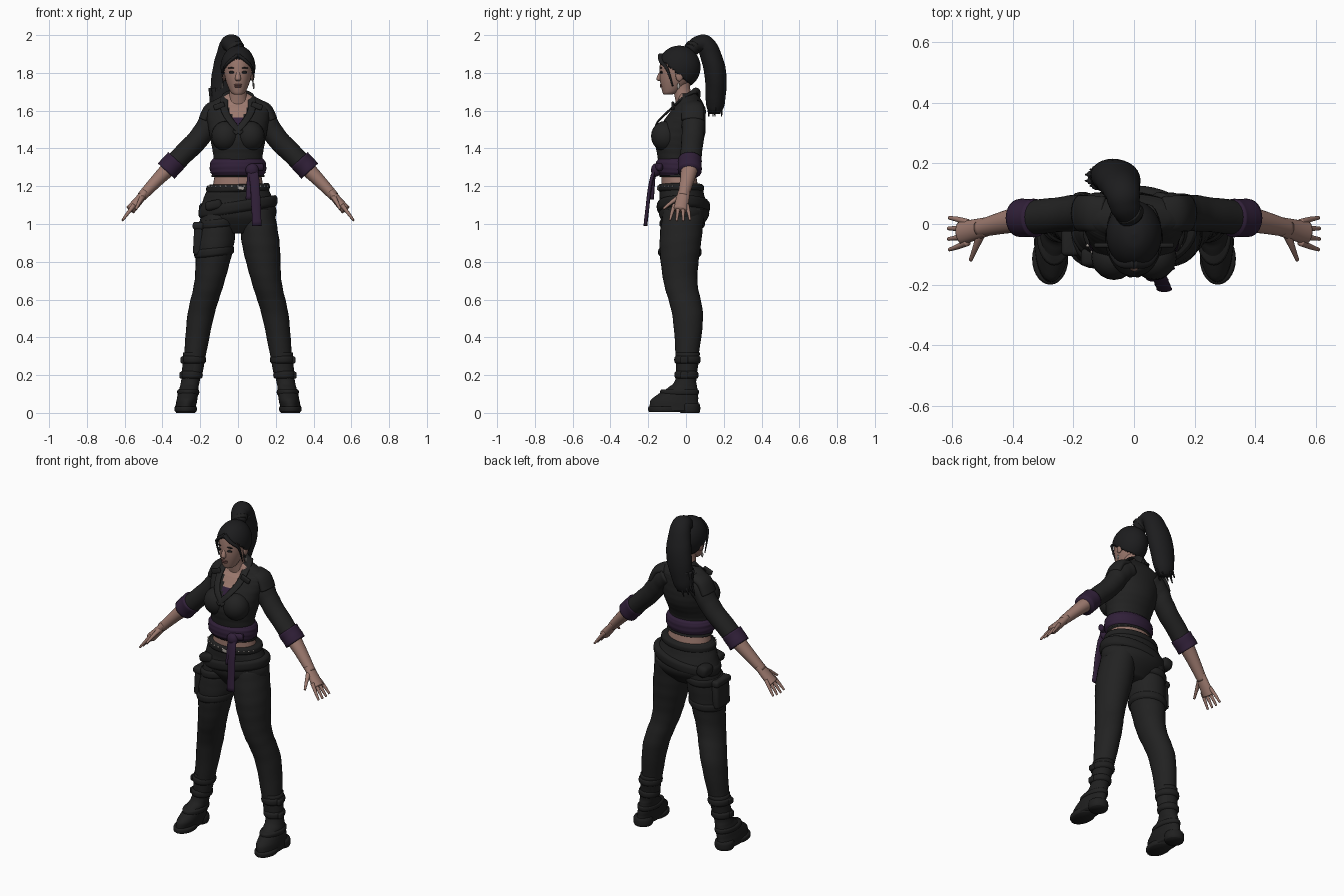
import bpy, bmesh, math
from mathutils import Vector

if "Cube" in bpy.data.objects:
    bpy.data.objects.remove(bpy.data.objects["Cube"])


def material(name, red, green, blue):
    mat = bpy.data.materials.new(name)
    mat.use_nodes = True
    mat.diffuse_color = (red, green, blue, 1)
    shader = mat.node_tree.nodes["Principled BSDF"]
    shader.inputs["Base Color"].default_value = mat.diffuse_color
    shader.inputs["Roughness"].default_value = .8
    return mat


CLOTH = material("black_cloth", .016, .016, .016)
HAIR = material("black_hair", .012, .012, .013)
LEATHER = material("black_leather", .014, .014, .014)
PURPLE = material("dark_purple", .03, .014, .04)
SKIN = material("skin", .33, .19, .155)
LIPS = material("lips", .2, .09, .08)
SILVER = material("silver", .4, .36, .33)
X_AXIS, Y_AXIS, Z_AXIS = Vector((1, 0, 0)), Vector((0, 1, 0)), Vector((0, 0, 1))
SIDES = {"left": 1, "right": -1}


def finish(name, bm, *mats):
    mesh = bpy.data.meshes.new(name)
    bm.to_mesh(mesh)
    bm.free()
    obj = bpy.data.objects.new(name, mesh)
    bpy.context.collection.objects.link(obj)
    for mat in mats:
        mesh.materials.append(mat)
    mesh.shade_smooth()
    return obj


def spline(rings, steps):
    """Pass a smooth curve through all the rings."""
    ends = [rings[0], *rings, rings[-1]]
    for group in zip(ends, ends[1:], ends[2:], ends[3:]):
        for k in range(steps):
            t = k / steps
            yield [b + t / 2 * (c - a + t * (2*a - 5*b + 4*c - d + t * (3*b - a - 3*c + d)))
                   for a, b, c, d in zip(*group)]
    yield rings[-1]


def loft(name, rings, *mats, across=None, side=1, sides=28, steps=6, fold=0, tilt=0, rule=None):
    """Skin ellipses (x, y, z, a, b): level ones, or square to the path if across is given."""
    rows = list(spline(rings, steps))
    bm, loops = bmesh.new(), []
    for i, (x, y, z, a, b) in enumerate(rows):
        u, v = X_AXIS, Y_AXIS
        if across:
            ahead, behind = rows[min(i + 1, len(rows) - 1)], rows[max(i - 1, 0)]
            along = (Vector(ahead[:3]) - Vector(behind[:3])).normalized()
            u = (across - along * across.dot(along)).normalized()
            v = along.cross(u)
        loop = []
        for j in range(sides):
            angle = math.tau * j / sides
            swell = 1 + fold * math.sin(i * 1.7 + 2 * math.sin(angle))
            p = Vector((x, y, z)) + swell * (u * a * math.cos(angle) + v * b * math.sin(angle))
            loop.append(bm.verts.new((p.x * side, p.y, p.z + tilt * (p.x - x))))
        loops.append(loop)
    for low, high in zip(loops, loops[1:]):
        for j in range(sides):
            bm.faces.new((low[j - 1], low[j], high[j], high[j - 1]))
    bm.faces.new(loops[0])
    bm.faces.new(loops[-1])
    bmesh.ops.recalc_face_normals(bm, faces=bm.faces)
    if rule:
        colours = {face: rule(face.calc_center_median()) for face in bm.faces}
        for face, colour in colours.items():
            face.material_index = colour or 0
        hidden = [face for face, colour in colours.items() if colour is None]
        bmesh.ops.delete(bm, geom=hidden, context='FACES')
    return finish(name, bm, *mats)


def centred(*rows):
    return [(0, *row) for row in rows]


def column(name, rows, *mats, **options):
    return loft(name, centred(*rows), *mats, **options)


def tube(name, points, width, depth, mat, across=X_AXIS, taper=1, **options):
    """Sweep an ellipse along points, its size going evenly from full to taper."""
    last = len(points) - 1
    sizes = [1 + (taper - 1) * i / last for i in range(last + 1)]
    rings = [(*p, width * size, depth * size) for p, size in zip(points, sizes)]
    return loft(name, rings, mat, across=across, **options)


def ring_at(rings, z):
    """Find the cross-section of a level loft at a height."""
    return min(spline(rings, 40), key=lambda ring: abs(ring[2] - z))


def band(name, ring, height, grow, mat, **options):
    x, y, z, a, b = ring
    half = height / 2
    rows = [(x, y, z + k * half / 2, a + grow * (abs(k) < 2), b + grow * (abs(k) < 2))
            for k in (-2, -1, 1, 2)]
    return loft(name, rows, mat, **options)


def ball(name, place, size, mat):
    bm = bmesh.new()
    bmesh.ops.create_uvsphere(bm, u_segments=20, v_segments=12, radius=1)
    bmesh.ops.scale(bm, vec=size, verts=bm.verts)
    bmesh.ops.translate(bm, vec=place, verts=bm.verts)
    return finish(name, bm, mat)


def block(name, place, size, mat, turn=0):
    bm = bmesh.new()
    bmesh.ops.create_cube(bm, size=1)
    bmesh.ops.scale(bm, vec=size, verts=bm.verts)
    obj = finish(name, bm, mat)
    obj.location, obj.rotation_euler.y = place, turn
    bevel = obj.modifiers.new("Bevel", 'BEVEL')
    bevel.width, bevel.segments = min(size) * .35, 3


# Main level profiles: jacket and hips, leg, boot
JACKET = centred((-.04, 1.25, .14, .1), (-.05, 1.35, .13, .1), (-.03, 1.47, .15, .13),
                 (.01, 1.6, .17, .09), (.02, 1.64, .15, .07), (.01, 1.69, .06, .05))
HIPS = centred((-.02, .95, .1, .06), (-.01, 1.04, .2, .13), (-.02, 1.14, .18, .12), (-.03, 1.21, .15, .11))
LEG = [(.1, -.01, 1.08, .09, .11), (.12, -.03, .9, .1, .11), (.15, -.03, .7, .08, .09),
       (.2, .01, .5, .07, .08), (.24, 0, .2, .05, .05)]
BOOT = [(.28, -.06, .01, .05, .13), (.27, -.06, .07, .055, .125), (.26, -.02, .13, .05, .08),
        (.25, 0, .18, .05, .055), (.23, .01, .32, .06, .065)]


# Jacket with an open neck over the undershirt
def neckline(c):
    if c.y < -.02 and abs(c.x) < (c.z - 1.49) * .4:
        return 1 if c.z > 1.565 else 2
    return 0


loft("jacket", JACKET, CLOTH, SKIN, PURPLE, sides=72, steps=12, fold=.005, rule=neckline)
column("midriff", [(-.03, 1.16, .14, .1), (-.04, 1.28, .12, .09)], SKIN)
column("neck", [(0, 1.62, .06, .05), (-.02, 1.7, .045, .045), (-.03, 1.76, .045, .05)], SKIN)
band("sash", ring_at(JACKET, 1.3), .09, .015, PURPLE, sides=40, fold=.01)
ball("sash_knot", (.075, -.16, 1.285), (.035, .025, .035), PURPLE)
tube("sash_long_end", [(.08, -.165, 1.29), (.09, -.19, 1.2), (.1, -.215, .99)], .025, .01, PURPLE, fold=.04)
tube("sash_short_end", [(.07, -.17, 1.28), (.06, -.18, 1.13)], .02, .01, PURPLE)
tube("sash_loop", [(.07, -.16, 1.3), (.13, -.135, 1.3)], .02, .015, PURPLE, across=Z_AXIS)

# Trousers, belts and pouches
loft("trouser_hips", HIPS, CLOTH, sides=40, fold=.006)
band("waistband", ring_at(HIPS, 1.19), .04, .008, LEATHER, sides=40, tilt=.04)
band("low_belt", ring_at(HIPS, 1.09), .06, .01, LEATHER, sides=40, tilt=.16)
block("side_pouch", (-.17, .06, 1.08), (.07, .09, .07), LEATHER, -.2)
block("front_pouch", (-.13, -.11, 1.1), (.09, .06, .05), LEATHER, -.2)
x, y, z, a, b = ring_at(HIPS, 1.2)
for k in range(-6, 7):
    angle = k / 5
    place = (a * 1.06 * math.sin(angle), y - b * 1.06 * math.cos(angle), z)
    ball("belt_stud", place, (.006, .005, .005), SILVER)
block("belt_buckle", (.015, -.147, 1.19), (.035, .012, .018), SILVER, .2)
block("thigh_pocket", (-.21, -.035, .92), (.05, .13, .17), CLOTH, .05)
block("thigh_pocket_flap", (-.21, -.035, .99), (.06, .14, .04), CLOTH, .05)
for z in (.85, 1):
    band("thigh_strap", ring_at(LEG, z), .045, .008, LEATHER, side=-1, tilt=-.12)

for label, s in SIDES.items():
    def part(name):
        return label + "_" + name

    # Chest, lapel and collar
    ball(part("bust"), (s * .066, -.11, 1.465), (.075, .075, .08), CLOTH)
    tube(part("lapel"), [(0, .07, 1.69), (.045, .045, 1.7), (.07, -.02, 1.665), (.07, -.09, 1.6),
         (.035, -.15, 1.54), (-.02, -.17, 1.48)], .026, .008, CLOTH,
         across=Vector((1, -.3, -.4)), taper=.6, side=s, sides=14)
    block(part("collar_tip"), (s * .1, -.07, 1.625), (.06, .016, .03), CLOTH, s * .35)

    # Sleeves, rolled cuffs and bare forearms
    tube(part("sleeve"), [(.08, .04, 1.6), (.14, .04, 1.55), (.21, .035, 1.45), (.35, .02, 1.31)],
         .065, .062, CLOTH, across=Y_AXIS, taper=.86, side=s, fold=.02)
    tube(part("shoulder"), [(.1, .03, 1.63), (.15, .035, 1.61), (.18, .035, 1.55)],
         .06, .03, CLOTH, across=Y_AXIS, side=s)
    tube(part("cuff"), [(.325, .02, 1.34), (.38, .02, 1.28)], .063, .06, PURPLE,
         across=Y_AXIS, side=s, fold=.015)
    tube(part("forearm"), [(.36, .02, 1.3), (.43, .005, 1.23), (.51, -.015, 1.145)], .046, .042, SKIN,
         across=Y_AXIS, taper=.62, side=s)

    # Hands: the fingers fan out evenly from the palm
    tube(part("palm"), [(.49, -.01, 1.17), (.53, -.02, 1.12), (.57, -.03, 1.075)], .032, .022, SKIN,
         across=Y_AXIS, taper=1.2, side=s)
    for k in (-1.5, -.5, .5, 1.5):
        reach = 1 - abs(k) / 20
        tube(part("finger"), [(.55, k * .022 - .028, 1.1), (.55 + .035 * reach, k * .03 - .03, 1.1 - .045 * reach),
             (.55 + .065 * reach, k * .035 - .032, 1.1 - .085 * reach)], .012, .012, SKIN,
             across=Y_AXIS, taper=.5, side=s, sides=12)
    tube(part("thumb"), [(.505, -.03, 1.145), (.52, -.07, 1.12), (.54, -.12, 1.08)], .016, .015, SKIN,
         taper=.4, side=s, sides=12)

    # Legs and strapped boots
    loft(part("trouser_leg"), LEG, CLOTH, side=s, steps=9, fold=.01)
    loft(part("boot"), BOOT, LEATHER, side=s, fold=.01)
    band(part("boot_sole"), (.277, -.115, .02, .054, .08), .03, .005, LEATHER, side=s)
    band(part("boot_heel"), (.277, .02, .025, .05, .05), .05, .005, LEATHER, side=s)
    band(part("instep_strap"), ring_at(BOOT, .11), .03, .006, LEATHER, side=s)
    for height in (.2, .28):
        ring = ring_at(BOOT, height)
        band(part("boot_strap"), ring, .04, .008, LEATHER, side=s)
        block(part("boot_buckle"), (s * (ring[0] + ring[3]), -.01, height), (.025, .045, .036), LEATHER)

    # Eyes, brows, ears, earrings and fringe
    ball(part("eye"), (s * .032, -.13, 1.803), (.017, .008, .007), HAIR)
    ball(part("brow"), (s * .035, -.132, 1.826), (.02, .006, .004), HAIR)
    ball(part("ear"), (s * .077, -.035, 1.785), (.01, .02, .03), SKIN)
    ball(part("earring"), (s * .083, -.04, 1.73), (.005, .008, .016), SILVER)
    tube(part("fringe_lock"), [(0, -.13, 1.895), (.045, -.13, 1.86), (.076, -.1, 1.82), (.08, -.07, 1.73)],
         .018, .011, HAIR, across=Y_AXIS, taper=.2, side=s, sides=14)

# Head and face
column("head", [(-.1, 1.685, .015, .015), (-.08, 1.7, .04, .045), (-.05, 1.78, .07, .09),
       (-.04, 1.88, .074, .093), (-.04, 1.92, .04, .06)], SKIN)
column("nose", [(-.13, 1.81, .008, .008), (-.142, 1.77, .015, .015), (-.135, 1.757, .01, .01)], SKIN, sides=16)
for name, z in (("upper_lip", 1.737), ("lower_lip", 1.728)):
    ball(name, (0, -.13, z), (.02, .009, .006), LIPS)


# Hair cap open at the face
def hairline(c):
    return 0 if c.z > 1.875 - .82 * (c.y + .14) - .15 * max(0, -c.x) else None


turns = [math.pi * k / 8 for k in range(9)]
dome = [(-.035, 1.83 - .115 * math.cos(t), .092 * math.sin(t), .112 * math.sin(t)) for t in turns]
cap = column("hair_cap", dome, HAIR, sides=56, rule=hairline)
cap.modifiers.new("Thickness", 'SOLIDIFY').thickness = .012

# Ponytail, tie and loose strands round its end
loft("ponytail", [(-.01, .02, 1.915, .042, .036), (-.03, .06, 1.95, .05, .043), (-.04, .11, 1.94, .06, .052),
     (-.06, .155, 1.8, .077, .058), (-.09, .155, 1.64, .06, .05), (-.1, .15, 1.59, .04, .03)],
     HAIR, across=X_AXIS, fold=.012)
tube("hair_tie", [(-.01, .03, 1.925), (-.02, .04, 1.94)], .048, .042, LEATHER)
for k in range(11):
    angle = k * math.tau / 11
    x, y = .052 * math.cos(angle) - .09, .036 * math.sin(angle) + .153
    tube("ponytail_strand", [(x, y, 1.72), (x, y, 1.64), (x - .02, y, 1.57 + k % 3 / 80)],
         .017, .014, HAIR, taper=.2, sides=8)
